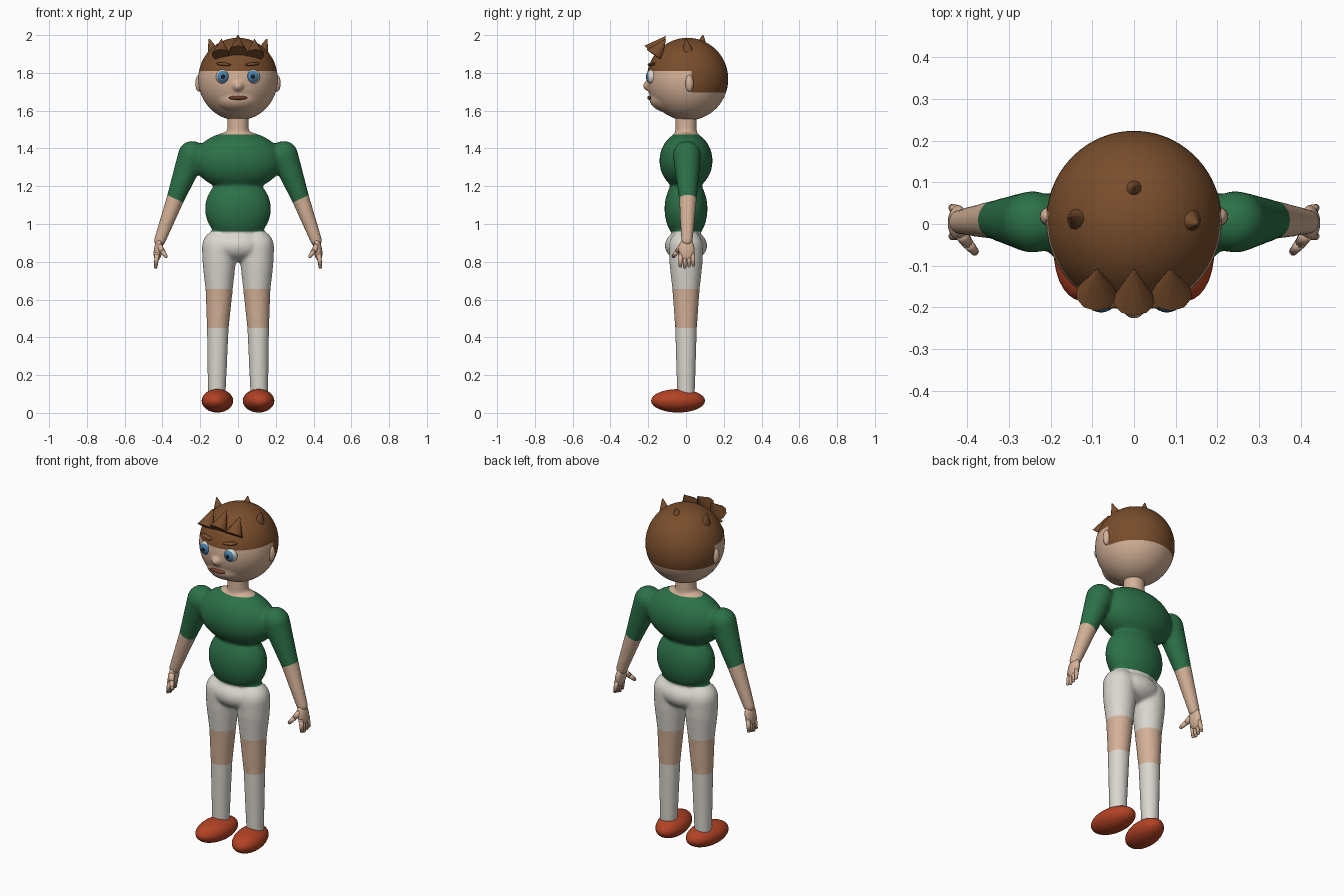
import bpy, bmesh, math
from mathutils import Matrix, Vector

if "Cube" in bpy.data.objects:
    bpy.data.objects.remove(bpy.data.objects["Cube"])


def make_material(name, rgb):
    m = bpy.data.materials.new(name)
    m.use_nodes = True
    m.diffuse_color = (*rgb, 1)
    m.node_tree.nodes["Principled BSDF"].inputs["Base Color"].default_value = (*rgb, 1)
    return m


SKIN = make_material("skin", (0.66, 0.44, 0.31))
GREEN = make_material("shirt_green", (0.025, 0.165, 0.065))
WHITE = make_material("cloth_white", (0.70, 0.68, 0.62))
BROWN = make_material("hair_brown", (0.19, 0.075, 0.025))
RED = make_material("shoe_red", (0.45, 0.055, 0.018))
BLUE = make_material("iris_blue", (0.06, 0.22, 0.42))
BLACK = make_material("pupil_black", (0.01, 0.01, 0.015))
LIP = make_material("lip_brown", (0.17, 0.05, 0.025))


def ball(bm, center, radii, rot=None, segs=32):
    mat = Matrix.Translation(center) @ (rot or Matrix()) @ Matrix.Diagonal((*radii, 1))
    bmesh.ops.create_uvsphere(bm, u_segments=segs, v_segments=segs // 2, radius=1, matrix=mat)


def taper(bm, a, b, ra, rb, segs=24):
    a, b = Vector(a), Vector(b)
    rot = (b - a).to_track_quat('Z', 'Y').to_matrix().to_4x4()
    bmesh.ops.create_cone(bm, cap_ends=True, segments=segs, radius1=ra, radius2=rb,
                          depth=(b - a).length, matrix=Matrix.Translation((a + b) / 2) @ rot)


def limb(bm, joints, segs=24):
    """Rounded chain of (point, radius) joints."""
    for p, r in joints:
        ball(bm, p, (r, r, r), segs=segs)
    for (p, r), (q, s) in zip(joints, joints[1:]):
        taper(bm, p, q, r, s, segs)


def finish(name, bm, mats, rule=None):
    me = bpy.data.meshes.new(name)
    bm.to_mesh(me)
    bm.free()
    for m in mats:
        me.materials.append(m)
    for p in me.polygons:
        p.use_smooth = True
        if rule:
            p.material_index = rule(p.center)
    ob = bpy.data.objects.new(name, me)
    bpy.context.collection.objects.link(ob)
    return ob


def fuse(name, bm, mats, rule, cuts, voxel, smooth):
    """Blend the shells into one skin, cut the colour borders, then colour it."""
    raw = finish(name + "_raw", bm, [])
    rem = raw.modifiers.new("Remesh", 'REMESH')
    rem.mode, rem.voxel_size = 'VOXEL', voxel
    sm = raw.modifiers.new("Smooth", 'SMOOTH')
    sm.iterations, sm.factor = smooth, 0.5
    dg = bpy.context.evaluated_depsgraph_get()
    me = bpy.data.meshes.new_from_object(raw.evaluated_get(dg))
    bpy.data.objects.remove(raw)
    out = bmesh.new()
    out.from_mesh(me)
    for co, no in cuts:
        bmesh.ops.bisect_plane(out, geom=out.verts[:] + out.edges[:] + out.faces[:],
                               dist=1e-5, plane_co=co, plane_no=no)
    return finish(name, out, mats, rule)


# Body: chest, belly, pelvis, neck, arms and legs
bm = bmesh.new()
ball(bm, (0, 0, 1.335), (0.235, 0.141, 0.157))
ball(bm, (0, 0, 1.08), (0.175, 0.114, 0.175))
ball(bm, (0, 0, 0.885), (0.15, 0.112, 0.085))
taper(bm, (0, 0, 1.4), (0, 0, 1.6), 0.06, 0.055)
for s in (-1, 1):
    limb(bm, [((s * 0.243, 0.005, 1.365), 0.075), ((s * 0.333, 0.01, 1.13), 0.047),
              ((s * 0.415, 0.005, 0.91), 0.031)])
    limb(bm, [((s * 0.1, 0, 0.88), 0.091), ((s * 0.1, 0, 0.79), 0.088),
              ((s * 0.1, 0, 0.65), 0.072), ((s * 0.107, 0, 0.45), 0.058),
              ((s * 0.112, 0, 0.1), 0.047)])
CUFF = Vector((0.335, 0, 1.135))
ARM = Vector((0.43, 0, -0.9))


def body_rule(c):
    if abs(c.x) > 0.2 and c.z < 1.3:
        side = Vector((abs(c.x), 0, c.z))
        return 0 if (side - CUFF).dot(ARM) > 0 else 1
    if c.z > 1.475 or 0.45 < c.z < 0.655:
        return 0
    return 1 if c.z > 0.96 else 2


cuts = [((0, 0, z), (0, 0, 1)) for z in (1.475, 0.96, 0.655, 0.45)]
cuts += [((s * CUFF.x, 0, CUFF.z), (s * ARM.x, 0, ARM.z)) for s in (-1, 1)]
fuse("body", bm, [SKIN, GREEN, WHITE], body_rule, cuts, 0.01, 6)

# Head with jaw and nose; the hair cap is a coloured region
bm = bmesh.new()
ball(bm, (0, 0.008, 1.767), (0.211, 0.216, 0.219), segs=48)
ball(bm, (0, -0.07, 1.665), (0.13, 0.125, 0.08))
ball(bm, (0, -0.197, 1.732), (0.03, 0.03, 0.028))


def head_rule(c):
    return 1 if c.z > 1.81 or (c.y > 0.03 and c.z > 1.695) else 0


fuse("head", bm, [SKIN, BROWN], head_rule,
     [((0, 0, 1.81), (0, 0, 1)), ((0, 0, 1.695), (0, 0, 1)), ((0, 0.03, 0), (0, 1, 0))],
     0.008, 3)

# Hair tufts: three over the forehead, three small ones on the crown
bm = bmesh.new()
for x, drop in ((-0.09, 0.015), (0, 0), (0.09, 0.015)):
    taper(bm, (x, -0.183 + drop, 1.91 - drop), (x * 0.97, -0.108, 1.993 - drop), 0.05, 0.002, 10)
for a, b in (((-0.13, 0.01, 1.91), (-0.153, 0.02, 1.98)),
             ((0.13, 0.01, 1.91), (0.153, 0.0, 1.98)),
             ((0, 0.08, 1.94), (0, 0.09, 2.0))):
    taper(bm, a, b, 0.033, 0.003, 10)
tufts = finish("hair_tufts", bm, [BROWN])
for p in tufts.data.polygons:
    p.use_smooth = len(p.vertices) == 4

# Mouth
bm = bmesh.new()
ball(bm, (0, -0.191, 1.668), (0.05, 0.014, 0.011))
finish("mouth", bm, [LIP])

for s, side in ((-1, "right"), (1, "left")):
    # Eye: rings run around the forward axis so the iris edge is clean
    bm = bmesh.new()
    center = Vector((s * 0.079, -0.178, 1.78))
    ball(bm, center, (0.038, 0.038, 0.034), Matrix.Rotation(math.pi / 2, 4, 'X'), segs=40)

    def eye_rule(c, center=center):
        if c.y > center.y:
            return 0
        r = math.hypot(c.x - center.x, c.z - center.z)
        return 2 if r < 0.012 else 1 if r < 0.031 else 0

    finish(side + "_eye", bm, [WHITE, BLUE, BLACK], eye_rule)

    # Eyebrow
    bm = bmesh.new()
    tilt = Matrix.Rotation(s * 0.32, 4, 'Z') @ Matrix.Rotation(-s * 0.1, 4, 'Y')
    ball(bm, (s * 0.076, -0.183, 1.846), (0.041, 0.016, 0.009), tilt, 20)
    finish(side + "_eyebrow", bm, [BROWN])

    # Ear
    bm = bmesh.new()
    ball(bm, (s * 0.206, 0.018, 1.745), (0.02, 0.022, 0.045), segs=20)
    finish(side + "_ear", bm, [SKIN])

    # Hand: palm, four fingers and a thumb
    bm = bmesh.new()
    ball(bm, (s * 0.422, 0.003, 0.865), (0.023, 0.042, 0.062), Matrix.Rotation(-s * 0.15, 4, 'Y'))
    for i in range(4):
        y = -0.026 + 0.02 * i
        tip = 0.772 + 0.006 * abs(i - 1)
        limb(bm, [((s * 0.428, y, 0.84), 0.013), ((s * 0.436, y * 1.15, tip), 0.009)], 12)
    limb(bm, [((s * 0.417, -0.02, 0.885), 0.017), ((s * 0.4, -0.045, 0.855), 0.014),
              ((s * 0.382, -0.066, 0.83), 0.01)], 12)
    finish(side + "_hand", bm, [SKIN])

    # Shoe, toes turned slightly out
    bm = bmesh.new()
    ball(bm, (s * 0.109, -0.042, 0.064), (0.082, 0.144, 0.062), Matrix.Rotation(s * 0.13, 4, 'Z'))
    finish(side + "_shoe", bm, [RED])
